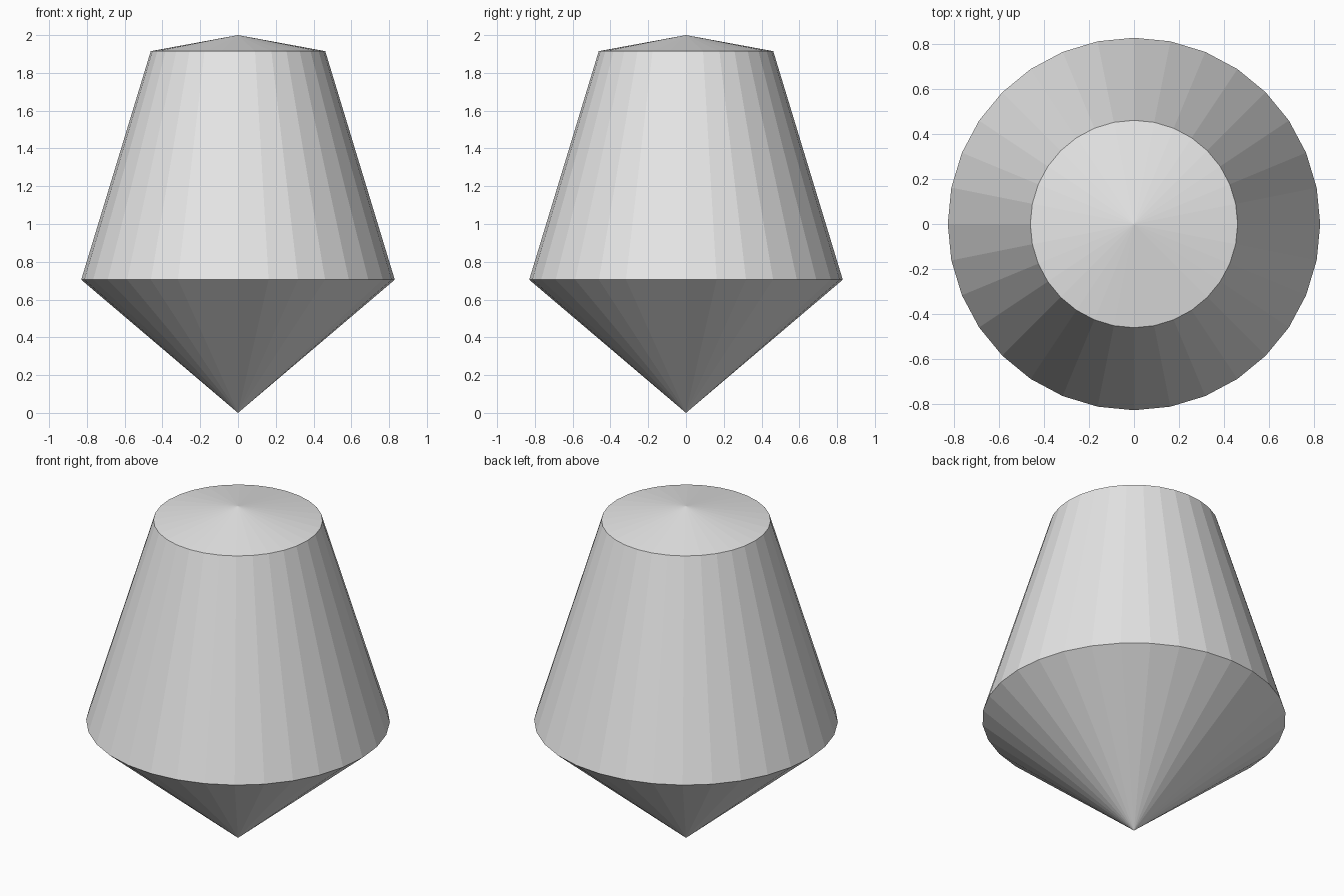
import bpy
import bmesh
from math import cos, sin, tau

SIDES = 32

cube = bpy.data.objects.get("Cube")
if cube:
    bpy.data.objects.remove(cube, do_unlink=True)

# Plain grey material
grey = bpy.data.materials.new("light_grey")
grey.use_nodes = True
colour = (0.8, 0.8, 0.8, 1)
grey.diffuse_color = colour
grey.node_tree.nodes["Principled BSDF"].inputs["Base Color"].default_value = colour

bm = bmesh.new()


def ring(radius, z):
    return [bm.verts.new((radius * cos(tau * i / SIDES), radius * sin(tau * i / SIDES), z))
            for i in range(SIDES)]


# Pointed base, tapering body and shallow conical cap
bottom_tip = bm.verts.new((0, 0, 0))
girdle = ring(0.83, 0.705)
shoulder = ring(0.462, 1.915)
top_tip = bm.verts.new((0, 0, 2))

for i in range(SIDES):
    j = (i + 1) % SIDES
    bm.faces.new((bottom_tip, girdle[j], girdle[i]))
    bm.faces.new((girdle[i], girdle[j], shoulder[j], shoulder[i]))
    bm.faces.new((shoulder[i], shoulder[j], top_tip))

bmesh.ops.recalc_face_normals(bm, faces=bm.faces)
mesh = bpy.data.meshes.new("tapered_gem_body")
bm.to_mesh(mesh)
bm.free()
mesh.materials.append(grey)
body = bpy.data.objects.new("tapered_gem_body", mesh)
bpy.context.collection.objects.link(body)
